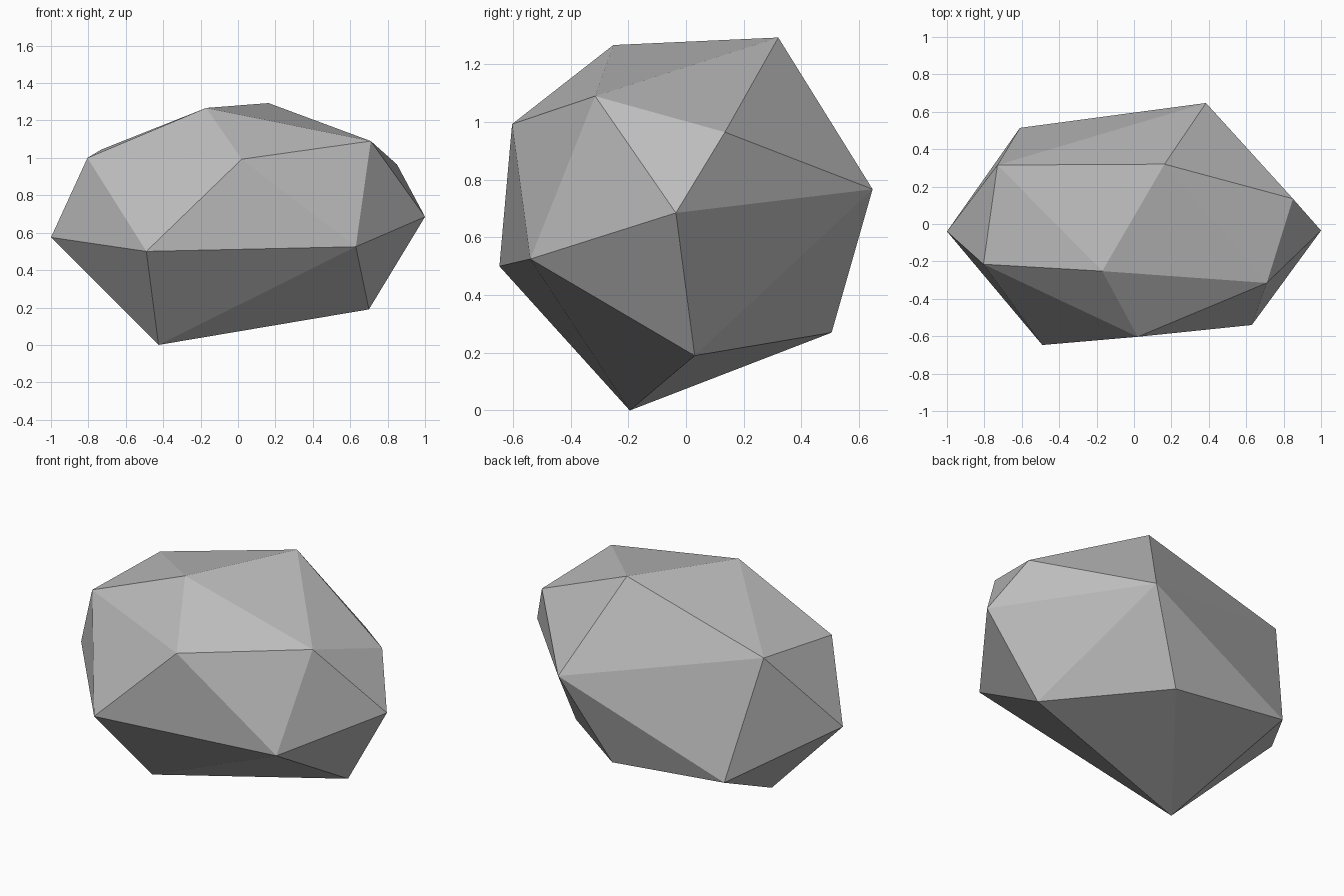
import bpy
import bmesh

if "Cube" in bpy.data.objects:
    bpy.data.objects.remove(bpy.data.objects["Cube"])

# Stone colour
stone = bpy.data.materials.new("stone grey")
stone.diffuse_color = (0.5, 0.5, 0.5, 1.0)
stone.use_nodes = True
stone.node_tree.nodes["Principled BSDF"].inputs["Base Color"].default_value = stone.diffuse_color

# Corner points of the rock, grouped by height
base = [(-0.425, -0.195, 0.0), (0.70, 0.03, 0.19), (0.13, 0.505, 0.27), (-0.61, 0.514, 0.35)]
girdle = [(-1.0, -0.04, 0.575), (-0.49, -0.647, 0.50), (0.63, -0.54, 0.525),
          (1.0, -0.035, 0.685), (0.385, 0.647, 0.767)]
shoulder = [(-0.805, -0.215, 1.0), (0.02, -0.603, 0.993), (0.71, -0.315, 1.09),
            (0.85, 0.135, 0.965), (-0.73, 0.315, 1.045)]
crown = [(-0.17, -0.252, 1.267), (0.163, 0.32, 1.293)]

# Rock: faceted convex hull around the corners
bm = bmesh.new()
for point in base + girdle + shoulder + crown:
    bm.verts.new(point)
bmesh.ops.convex_hull(bm, input=bm.verts[:])
bmesh.ops.recalc_face_normals(bm, faces=bm.faces[:])
for face in bm.faces:
    face.smooth = False

mesh = bpy.data.meshes.new("rock")
bm.to_mesh(mesh)
bm.free()
mesh.materials.append(stone)
rock = bpy.data.objects.new("rock", mesh)
bpy.context.collection.objects.link(rock)
